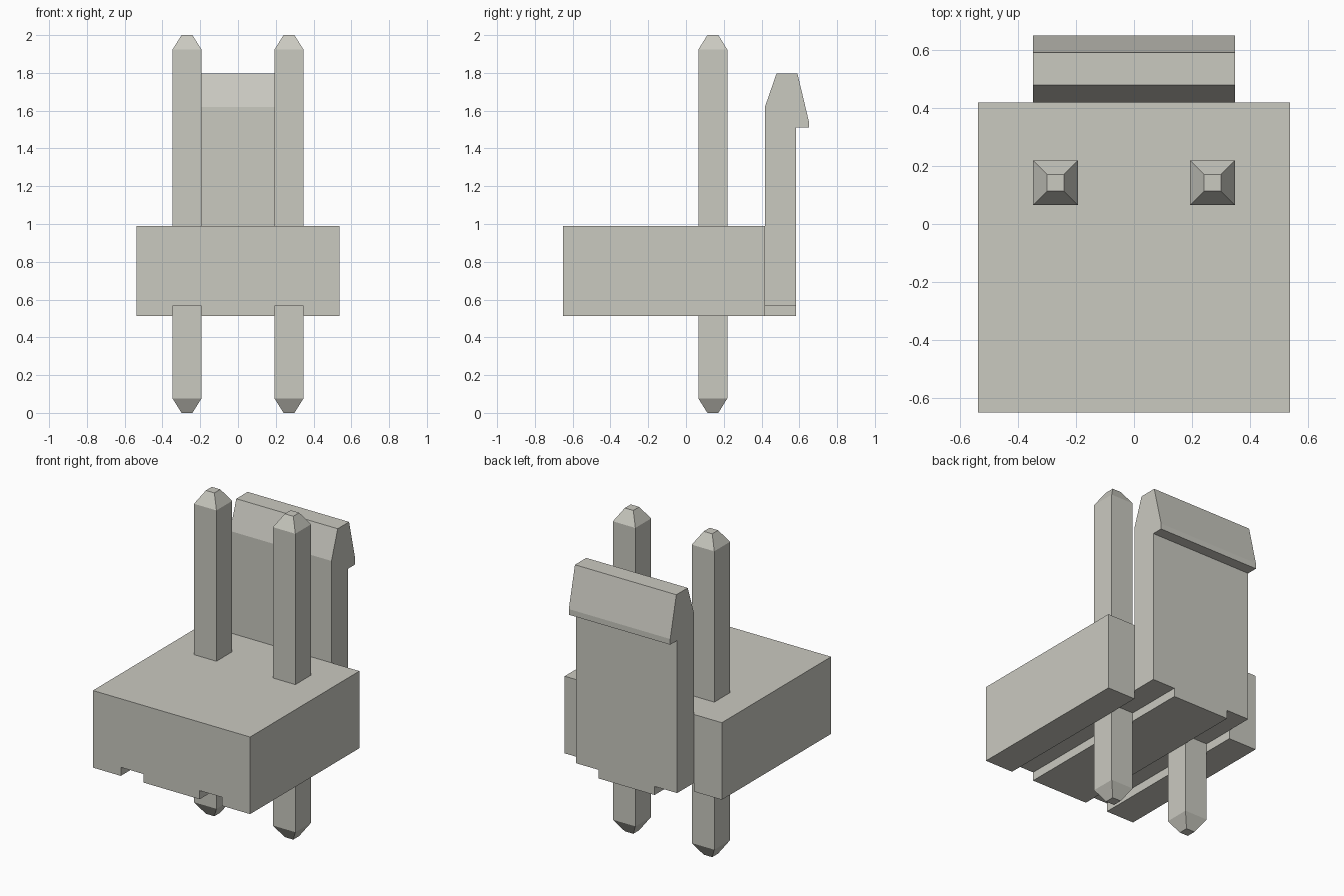
import bpy
import bmesh
from mathutils import Vector

cube = bpy.data.objects.get("Cube")
if cube:
    bpy.data.objects.remove(cube, do_unlink=True)

grey = bpy.data.materials.new("warm_grey")
grey.use_nodes = True
colour = (0.59, 0.585, 0.53, 1)
grey.diffuse_color = colour
grey.node_tree.nodes["Principled BSDF"].inputs["Base Color"].default_value = colour


def finish(name, bm):
    bmesh.ops.recalc_face_normals(bm, faces=bm.faces)
    mesh = bpy.data.meshes.new(name)
    bm.to_mesh(mesh)
    bm.free()
    mesh.materials.append(grey)
    obj = bpy.data.objects.new(name, mesh)
    bpy.context.collection.objects.link(obj)
    return obj


def extrude_profile(name, points, sweep):
    """Fill a closed outline and sweep it along a vector."""
    bm = bmesh.new()
    face = bm.faces.new([bm.verts.new(p) for p in points])
    result = bmesh.ops.extrude_face_region(bm, geom=[face], use_keep_orig=True)
    verts = [v for v in result["geom"] if isinstance(v, bmesh.types.BMVert)]
    bmesh.ops.translate(bm, verts=verts, vec=Vector(sweep))
    return finish(name, bm)


# Shared dimensions
FRONT, BACK = -0.65, 0.418
BASE, GROOVE, TOP = 0.513, 0.566, 0.99
IN, OUT, SIDE = 0.193, 0.347, 0.538
TAB_BACK = 0.582

# Housing block with two grooves along its underside
half = [(IN, BASE), (IN, GROOVE), (OUT, GROOVE), (OUT, BASE), (SIDE, BASE), (SIDE, TOP)]
outline = half + [(-x, z) for x, z in reversed(half)]
extrude_profile("housing", [(x, FRONT, z) for x, z in outline], (0, BACK - FRONT, 0))

# Locking tab with a hooked top, and the narrow foot between the grooves
tab = [(BACK, GROOVE), (TAB_BACK, GROOVE), (TAB_BACK, 1.51), (0.65, 1.51),
       (0.65, 1.545), (0.59, 1.796), (0.479, 1.796), (BACK, 1.62)]
extrude_profile("locking_tab", [(-OUT, y, z) for y, z in tab], (2 * OUT, 0, 0))
foot = [(BACK, BASE), (TAB_BACK, BASE), (TAB_BACK, GROOVE), (BACK, GROOVE)]
extrude_profile("tab_foot", [(-IN, y, z) for y, z in foot], (2 * IN, 0, 0))


# Square pins with tapered ends
def pin(name, cx, cy=0.142):
    bm = bmesh.new()
    rings = []
    for z, r in ((0, 0.029), (0.077, 0.077), (1.923, 0.077), (2, 0.029)):
        rings.append([bm.verts.new((cx + sx * r, cy + sy * r, z))
                      for sx, sy in ((-1, -1), (1, -1), (1, 1), (-1, 1))])
    for a, b in zip(rings, rings[1:]):
        for i in range(4):
            j = (i + 1) % 4
            bm.faces.new((a[i], a[j], b[j], b[i]))
    bm.faces.new(rings[0])
    bm.faces.new(rings[-1])
    finish(name, bm)


for name, side in (("left_pin", 1), ("right_pin", -1)):
    pin(name, side * 0.27)
